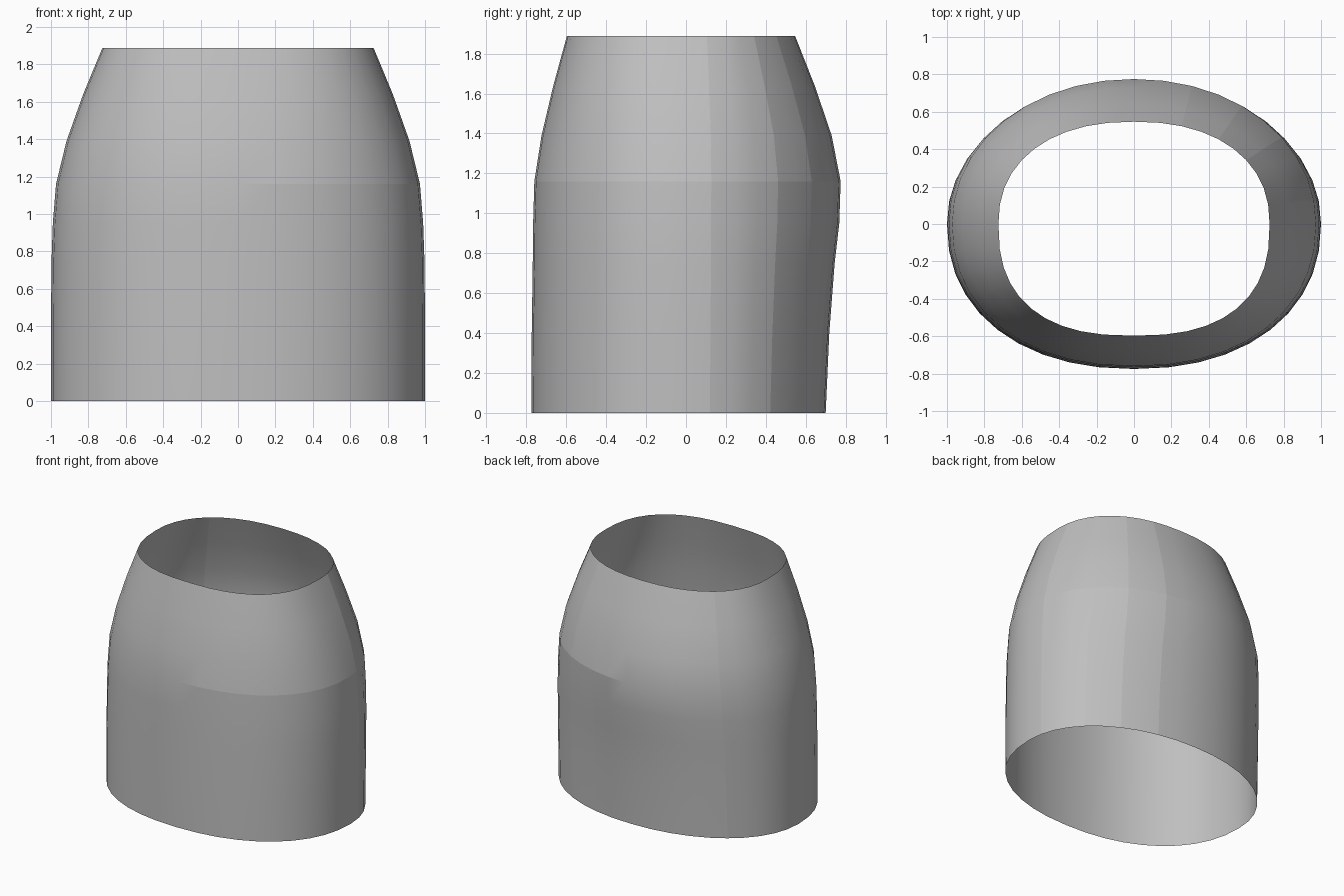
import bpy
import bmesh
from math import cos, sin, tau

if "Cube" in bpy.data.objects:
    bpy.data.objects.remove(bpy.data.objects["Cube"])

SEGMENTS = 40
CREASE_Z = 1.16

# Cross-sections: height, half width, front depth, back depth, front and back squareness
SECTIONS = [
    (0.0, 1.0, 0.775, 0.70, 2.2, 2.1),
    (0.4, 1.0, 0.773, 0.718, 2.2, 2.1),
    (0.75, 0.997, 0.768, 0.745, 2.2, 2.08),
    (0.95, 0.99, 0.766, 0.768, 2.2, 2.05),
    (CREASE_Z, 0.973, 0.76, 0.775, 2.2, 2.05),
    (1.39, 0.917, 0.724, 0.73, 2.25, 2.1),
    (1.64, 0.828, 0.665, 0.645, 2.35, 2.15),
    (1.888, 0.725, 0.597, 0.547, 2.5, 2.25),
]


def signed_power(value, power):
    return (abs(value) ** power) * (1 if value >= 0 else -1)


def section_point(section, index):
    z, width, front, back, front_n, back_n = section
    c, s = cos(tau * index / SEGMENTS), sin(tau * index / SEGMENTS)
    depth, n = (back, back_n) if s >= 0 else (front, front_n)
    return (width * signed_power(c, 2 / n), depth * signed_power(s, 2 / n), z)


# Open tapered sleeve, lofted through the cross-sections
bm = bmesh.new()
rings = [[bm.verts.new(section_point(sec, i)) for i in range(SEGMENTS)]
         for sec in SECTIONS]
for low, high in zip(rings, rings[1:]):
    for i in range(SEGMENTS):
        j = (i + 1) % SEGMENTS
        bm.faces.new((low[i], low[j], high[j], high[i])).smooth = True

# Crease around the left half at the shoulder
for i in range(SEGMENTS):
    edge = bm.edges.get((rings[4][i], rings[4][(i + 1) % SEGMENTS]))
    if min(v.co.x for v in edge.verts) > -0.01:
        edge.smooth = False

# Long seams down the back left quarter and one on the back right
for i in (1, 4, 6, 8, 15):
    for low, high in zip(rings, rings[1:]):
        bm.edges.get((low[i], high[i])).smooth = False

mesh = bpy.data.meshes.new("tapered_sleeve")
bm.to_mesh(mesh)
bm.free()
sleeve = bpy.data.objects.new("tapered_sleeve", mesh)
bpy.context.collection.objects.link(sleeve)

# Plain grey material
grey = bpy.data.materials.new("plain_grey")
grey.use_nodes = True
colour = (0.52, 0.52, 0.52, 1.0)
grey.diffuse_color = colour
grey.node_tree.nodes["Principled BSDF"].inputs["Base Color"].default_value = colour
mesh.materials.append(grey)
